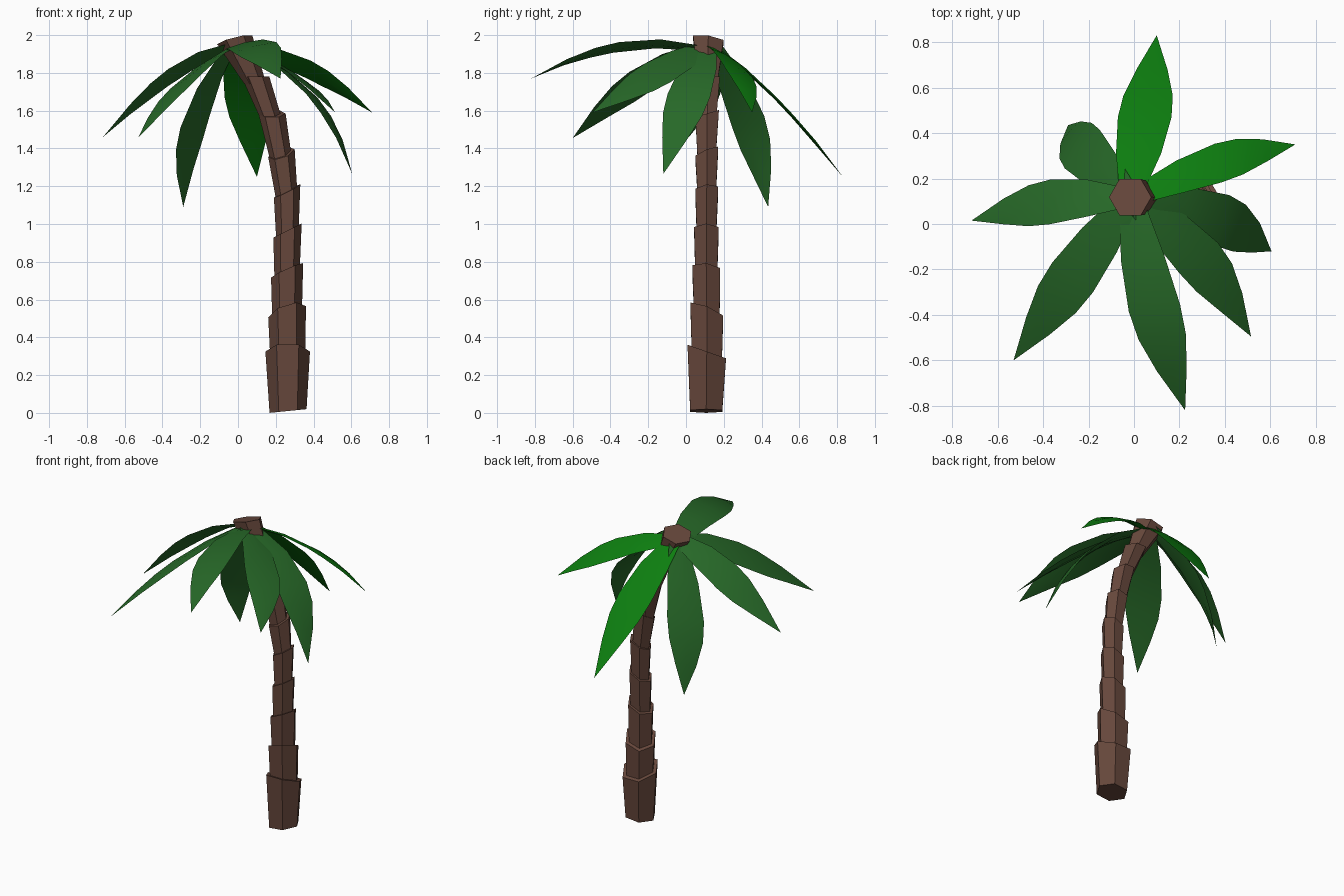
import bpy, bmesh, math
from mathutils import Vector

if "Cube" in bpy.data.objects:
    bpy.data.objects.remove(bpy.data.objects["Cube"])


def material(name, rgb):
    m = bpy.data.materials.new(name)
    m.diffuse_color = (*rgb, 1)
    m.use_nodes = True
    m.node_tree.nodes["Principled BSDF"].inputs["Base Color"].default_value = m.diffuse_color
    return m


brown = material("bark brown", (0.135, 0.064, 0.045))
dark_green = material("dark leaf green", (0.02, 0.14, 0.021))
bright_green = material("bright leaf green", (0.004, 0.21, 0.005))


def finish(bm, name, mat):
    bmesh.ops.recalc_face_normals(bm, faces=bm.faces)
    mesh = bpy.data.meshes.new(name)
    bm.to_mesh(mesh)
    bm.free()
    mesh.materials.append(mat)
    obj = bpy.data.objects.new(name, mesh)
    bpy.context.collection.objects.link(obj)
    return obj


def hex_ring(bm, x, y, z, r, sx, sy):
    """Six-sided ring whose plane slopes by sx along x and sy along y."""
    ring = []
    for i in range(6):
        a = i * math.pi / 3
        dx, dy = r * math.cos(a), r * math.sin(a)
        ring.append(bm.verts.new((x + dx, y + dy, z + sx * dx + sy * dy)))
    return ring


# Trunk: stacked flared hexagonal collars, each rising out of the one below
# x, y, z, radius, slope x, slope y of each collar's upper rim
rims = [
    (0.263, 0.110, 0.325, 0.118, 0.0, -0.35),
    (0.260, 0.110, 0.535, 0.100, 0.3, -0.40),
    (0.260, 0.107, 0.755, 0.085, 0.45, -0.1),
    (0.262, 0.108, 0.965, 0.075, 0.5, 0.0),
    (0.260, 0.110, 1.175, 0.070, 0.5, 0.1),
    (0.230, 0.110, 1.375, 0.070, 0.3, 0.4),
    (0.180, 0.112, 1.585, 0.072, 0.0, 0.3),
    (0.092, 0.115, 1.780, 0.074, 0.0, 0.0),
    (-0.017, 0.118, 1.975, 0.093, 0.25, -0.15),
]
bm = bmesh.new()
start = (0.265, 0.107, 0.01, 0.098, 0.1, 0.0)
for rim in rims:
    low, high = hex_ring(bm, *start), hex_ring(bm, *rim)
    bm.faces.new(low)
    bm.faces.new(high)
    for i in range(6):
        j = (i + 1) % 6
        bm.faces.new((low[i], low[j], high[j], high[i]))
    x, y, z, r, sx, sy = rim
    start = (x, y, z - 0.04, r * 0.78, sx, sy)
finish(bm, "trunk", brown)


# Leaves: arched pointed blades with a thin lens-shaped section
def leaf(name, mid, half, tip, mat):
    mid, half, tip = Vector(mid), Vector(half), Vector(tip)
    out = Vector((mid.x + 0.015, mid.y - 0.118, 0)).normalized()
    root = Vector((-0.015, 0.118, 1.93)) + out * 0.045
    ctrl = 2 * mid - (root + tip) / 2
    up = half.cross(tip - root).normalized()
    if up.z < 0:
        up = -up
    bm = bmesh.new()
    rows = []
    for t, w in ((0, 0.5), (0.25, 0.84), (0.5, 1), (0.64, 0.92), (0.8, 0.58)):
        c = root * (1 - t) ** 2 + ctrl * 2 * t * (1 - t) + tip * t * t
        rows.append([bm.verts.new(c + d) for d in
                     (half * w, up * 0.008, -half * w, -up * 0.008)])
    end = bm.verts.new(tip)
    bm.faces.new(rows[0])
    for a, b in zip(rows, rows[1:]):
        for i in range(4):
            j = (i + 1) % 4
            bm.faces.new((a[i], a[j], b[j], b[i]))
    for i in range(4):
        bm.faces.new((rows[-1][i], rows[-1][(i + 1) % 4], end))
    obj = finish(bm, name, mat)
    bpy.ops.object.select_all(action='DESELECT')
    obj.select_set(True)
    bpy.context.view_layer.objects.active = obj
    bpy.ops.object.shade_smooth_by_angle(angle=math.radians(40))


# widest point, half-width vector there, tip
leaf("leaf_back", (0.047, 0.47, 1.67), (0.118, 0, 0), (0.10, 0.83, 1.25), bright_green)
leaf("leaf_right_back", (0.37, 0.268, 1.82), (-0.015, 0.085, -0.045), (0.71, 0.35, 1.59), bright_green)
leaf("leaf_right", (0.39, 0.015, 1.68), (0.03, 0.112, -0.01), (0.605, -0.12, 1.265), dark_green)
leaf("leaf_right_front", (0.285, -0.15, 1.80), (0.085, 0.067, -0.05), (0.515, -0.495, 1.59), dark_green)
leaf("leaf_front", (0.09, -0.37, 1.935), (0.113, 0.015, 0.028), (0.225, -0.82, 1.77), dark_green)
leaf("leaf_left_front", (-0.27, -0.235, 1.76), (-0.09, 0.065, -0.045), (-0.53, -0.60, 1.455), dark_green)
leaf("leaf_left", (-0.37, 0.097, 1.775), (0, 0.098, -0.045), (-0.715, 0.015, 1.46), dark_green)
leaf("leaf_left_back", (-0.228, 0.33, 1.54), (-0.077, -0.085, -0.03), (-0.29, 0.435, 1.09), dark_green)
